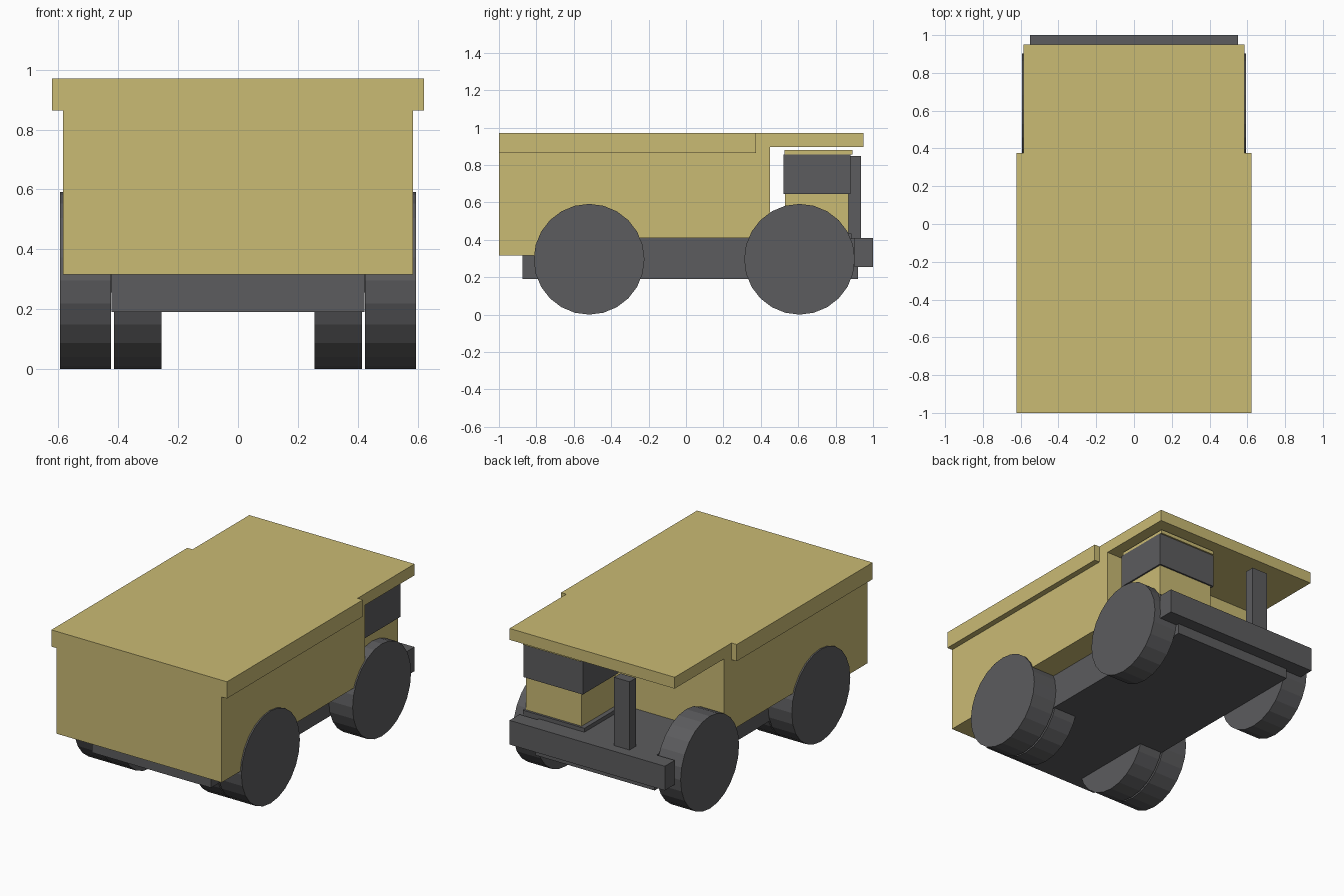
import bpy
from math import pi

cube = bpy.data.objects.get("Cube")
if cube:
    bpy.data.objects.remove(cube, do_unlink=True)


def make_material(name, colour):
    mat = bpy.data.materials.new(name)
    mat.use_nodes = True
    mat.diffuse_color = colour
    mat.node_tree.nodes["Principled BSDF"].inputs["Base Color"].default_value = colour
    return mat


YELLOW = make_material("sand_yellow", (0.59, 0.495, 0.175, 1))
GREY = make_material("dark_grey", (0.107, 0.107, 0.112, 1))


def extrude_profile(name, x, profile, mat):
    """Solid made from a (y, z) outline stretched between two x positions."""
    n = len(profile)
    verts = [(px, y, z) for px in x for y, z in profile]
    faces = [tuple(range(n))[::-1], tuple(range(n, 2 * n))]
    faces += [(i, (i + 1) % n, n + (i + 1) % n, n + i) for i in range(n)]
    mesh = bpy.data.meshes.new(name)
    mesh.from_pydata(verts, [], faces)
    mesh.materials.append(mat)
    obj = bpy.data.objects.new(name, mesh)
    bpy.context.collection.objects.link(obj)
    # Make every normal point outwards
    import bmesh
    bm = bmesh.new()
    bm.from_mesh(mesh)
    bmesh.ops.recalc_face_normals(bm, faces=bm.faces)
    bm.to_mesh(mesh)
    bm.free()
    return obj


def box(name, x, y, z, mat):
    outline = [(y[0], z[0]), (y[1], z[0]), (y[1], z[1]), (y[0], z[1])]
    return extrude_profile(name, x, outline, mat)


def wheel(name, x, y):
    bpy.ops.mesh.primitive_cylinder_add(
        vertices=24, radius=0.296, depth=abs(x[1] - x[0]),
        location=((x[0] + x[1]) / 2, y, 0.296), rotation=(0, pi / 2, 0))
    obj = bpy.context.object
    obj.name = name
    obj.data.materials.append(GREY)


# Load body with its canopy in one side profile, stepped up over the chassis
extrude_profile("load_body", (-0.585, 0.585), [
    (-1, 0.315), (-0.6, 0.315), (-0.6, 0.41), (0.45, 0.41),
    (0.45, 0.897), (0.95, 0.897), (0.95, 0.97), (-1, 0.97)], YELLOW)

# Raised rims along both sides of the body
for side, s in (("left", 1), ("right", -1)):
    box(side + "_rim", sorted((s * 0.58, s * 0.622)), (-1, 0.375), (0.863, 0.97), YELLOW)

# Chassis and bumper
box("chassis", (-0.422, 0.422), (-0.875, 0.92), (0.19, 0.41), GREY)
box("bumper", (-0.55, 0.55), (0.9, 1), (0.255, 0.41), GREY)

# Cab on one side, with a wrap-around window band and a post beside it
box("cab_floor", (0.1, 0.535), (0.515, 0.885), (0.405, 0.435), GREY)
box("cab", (0.13, 0.525), (0.53, 0.87), (0.43, 0.65), YELLOW)
box("cab_window", (0.115, 0.535), (0.52, 0.88), (0.645, 0.857), GREY)
box("cab_roof", (0.125, 0.53), (0.527, 0.89), (0.857, 0.88), YELLOW)
box("front_post", (-0.255, -0.145), (0.87, 0.935), (0.4, 0.847), GREY)

# Single wheels under the cab, paired wheels under the load
for side, s in (("left", 1), ("right", -1)):
    wheel(side + "_cab_wheel", (s * 0.425, s * 0.594), 0.607)
    wheel(side + "_load_wheel_outer", (s * 0.425, s * 0.594), -0.518)
    wheel(side + "_load_wheel_inner", (s * 0.255, s * 0.415), -0.518)
